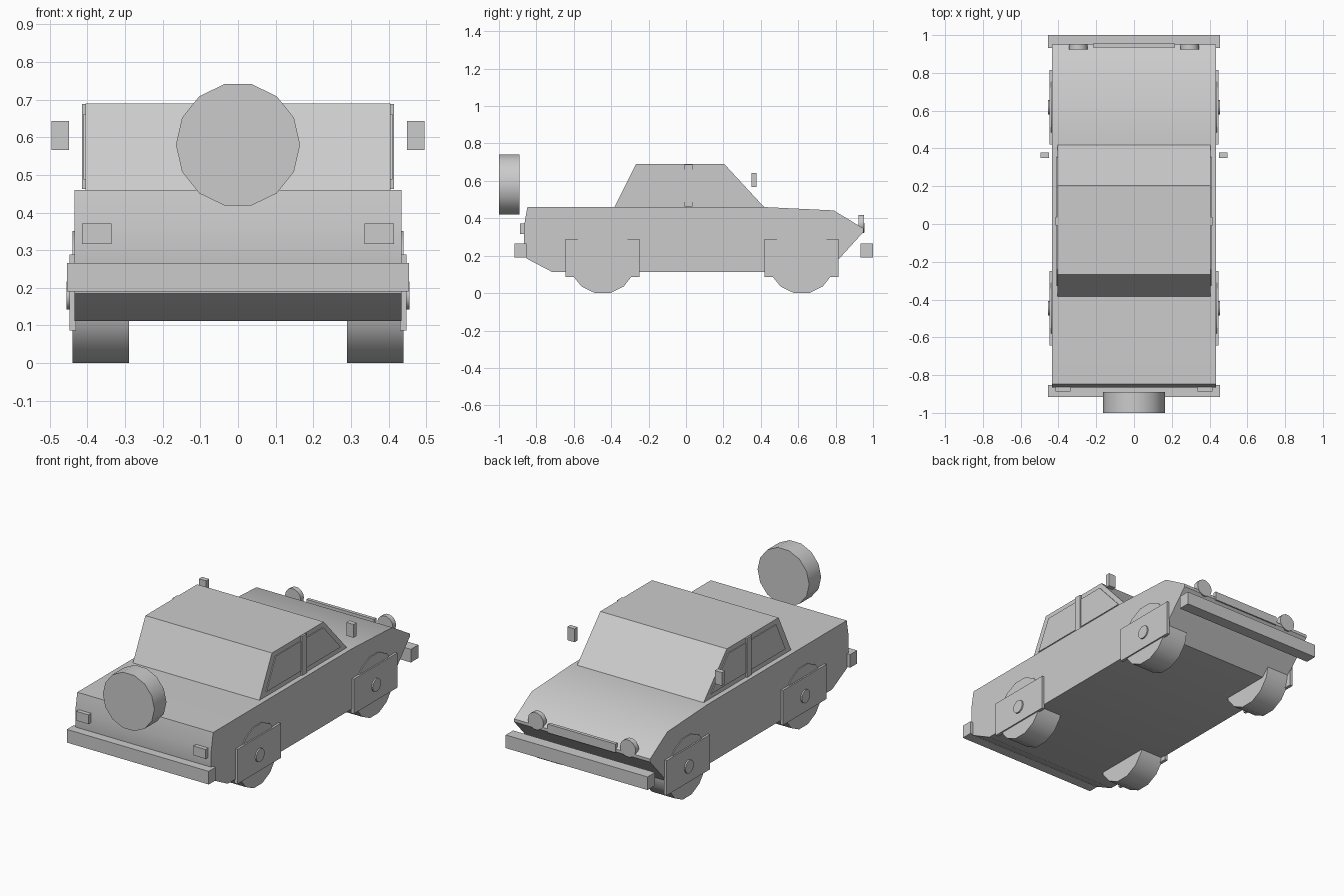
import bpy, bmesh, math
from mathutils import Matrix

if "Cube" in bpy.data.objects:
    bpy.data.objects.remove(bpy.data.objects["Cube"])

grey = bpy.data.materials.new("plain grey")
grey.diffuse_color = (0.6, 0.6, 0.6, 1)
grey.use_nodes = True
grey.node_tree.nodes["Principled BSDF"].inputs["Base Color"].default_value = grey.diffuse_color


def finish(name, bm, smooth=0):
    bmesh.ops.recalc_face_normals(bm, faces=bm.faces)
    me = bpy.data.meshes.new(name)
    bm.to_mesh(me)
    bm.free()
    me.materials.append(grey)
    ob = bpy.data.objects.new(name, me)
    bpy.context.collection.objects.link(ob)
    if smooth:
        bpy.ops.object.select_all(action='DESELECT')
        ob.select_set(True)
        bpy.context.view_layer.objects.active = ob
        bpy.ops.object.shade_smooth_by_angle(angle=math.radians(smooth))
    return ob


def extrude(name, profile, x0, x1, smooth=0):
    """Side profile of (y, z) points pulled from x0 to x1."""
    bm = bmesh.new()
    face = bm.faces.new([bm.verts.new((x0, y, z)) for y, z in profile])
    ext = bmesh.ops.extrude_face_region(bm, geom=[face])["geom"]
    verts = [g for g in ext if isinstance(g, bmesh.types.BMVert)]
    bmesh.ops.translate(bm, verts=verts, vec=(x1 - x0, 0, 0))
    return finish(name, bm, smooth)


def box(name, x, y, z):
    return extrude(name, [(y[0], z[0]), (y[1], z[0]), (y[1], z[1]), (y[0], z[1])], *x)


def disc(name, centre, radius, depth, axis, sides=14):
    """Cylinder along x or y, with a flat side at top and bottom."""
    bm = bmesh.new()
    bmesh.ops.create_cone(bm, cap_ends=True, segments=sides, radius1=radius,
                          radius2=radius, depth=depth)
    # put an edge midpoint on the +y direction before tipping the axis over
    top = max(bm.verts, key=lambda v: v.co.y).co
    turn = math.pi / 2 - math.atan2(top.y, top.x) + math.pi / sides
    rot = Matrix.Rotation(math.pi / 2, 4, 'X')
    if axis == 'X':
        rot = Matrix.Rotation(math.pi / 2, 4, 'Z') @ rot
    bm.transform(Matrix.Translation(centre) @ rot @ Matrix.Rotation(turn, 4, 'Z'))
    return finish(name, bm, 35)


# Body shell and cabin
extrude("body", [(-0.848, 0.46), (-0.866, 0.36), (-0.866, 0.26), (-0.853, 0.185),
                 (-0.714, 0.112), (0.75, 0.112), (0.82, 0.185), (0.95, 0.328),
                 (0.95, 0.345), (0.79, 0.442), (0.42, 0.46)], -0.435, 0.435, 35)
extrude("cabin", [(-0.385, 0.455), (-0.268, 0.69), (0.205, 0.69), (0.422, 0.455)],
        -0.405, 0.405)

# Bumpers, grille bar and spare wheel
box("rear_bumper", (-0.454, 0.454), (-0.916, -0.852), (0.19, 0.266))
box("front_bumper", (-0.454, 0.454), (0.932, 1.0), (0.19, 0.266))
box("grille_bar", (-0.217, 0.217), (0.935, 0.955), (0.325, 0.375))
disc("spare_wheel", (0, -0.945, 0.58), 0.165, 0.11, 'Y')

# Parts repeated on both sides
for s, side in ((-1, "left"), (1, "right")):
    for y, end in ((-0.446, "rear"), (0.618, "front")):
        disc(f"{end}_{side}_wheel", (s * 0.365, y, 0.1755), 0.18, 0.15, 'X')
        box(f"{end}_{side}_fender", (s * 0.43, s * 0.448), (y - 0.198, y + 0.198), (0.087, 0.288))
        disc(f"{end}_{side}_hub", (s * 0.447, y, 0.18), 0.038, 0.018, 'X')
    # Side glass plates and the pillar between them
    extrude(f"rear_{side}_window", [(-0.325, 0.488), (-0.24, 0.662), (-0.008, 0.662),
                                    (-0.008, 0.488)], s * 0.403, s * 0.410)
    extrude(f"front_{side}_window", [(0.036, 0.488), (0.036, 0.662), (0.195, 0.662),
                                     (0.355, 0.488)], s * 0.403, s * 0.410)
    box(f"{side}_pillar", (s * 0.403, s * 0.415), (-0.008, 0.036), (0.462, 0.688))
    # Lamps and mirror
    disc(f"{side}_headlamp", (s * 0.295, 0.938, 0.37), 0.05, 0.03, 'Y')
    box(f"{side}_tail_lamp", (s * 0.336, s * 0.415), (-0.888, -0.86), (0.317, 0.371))
    box(f"{side}_mirror", (s * 0.449, s * 0.495), (0.35, 0.378), (0.566, 0.643))
